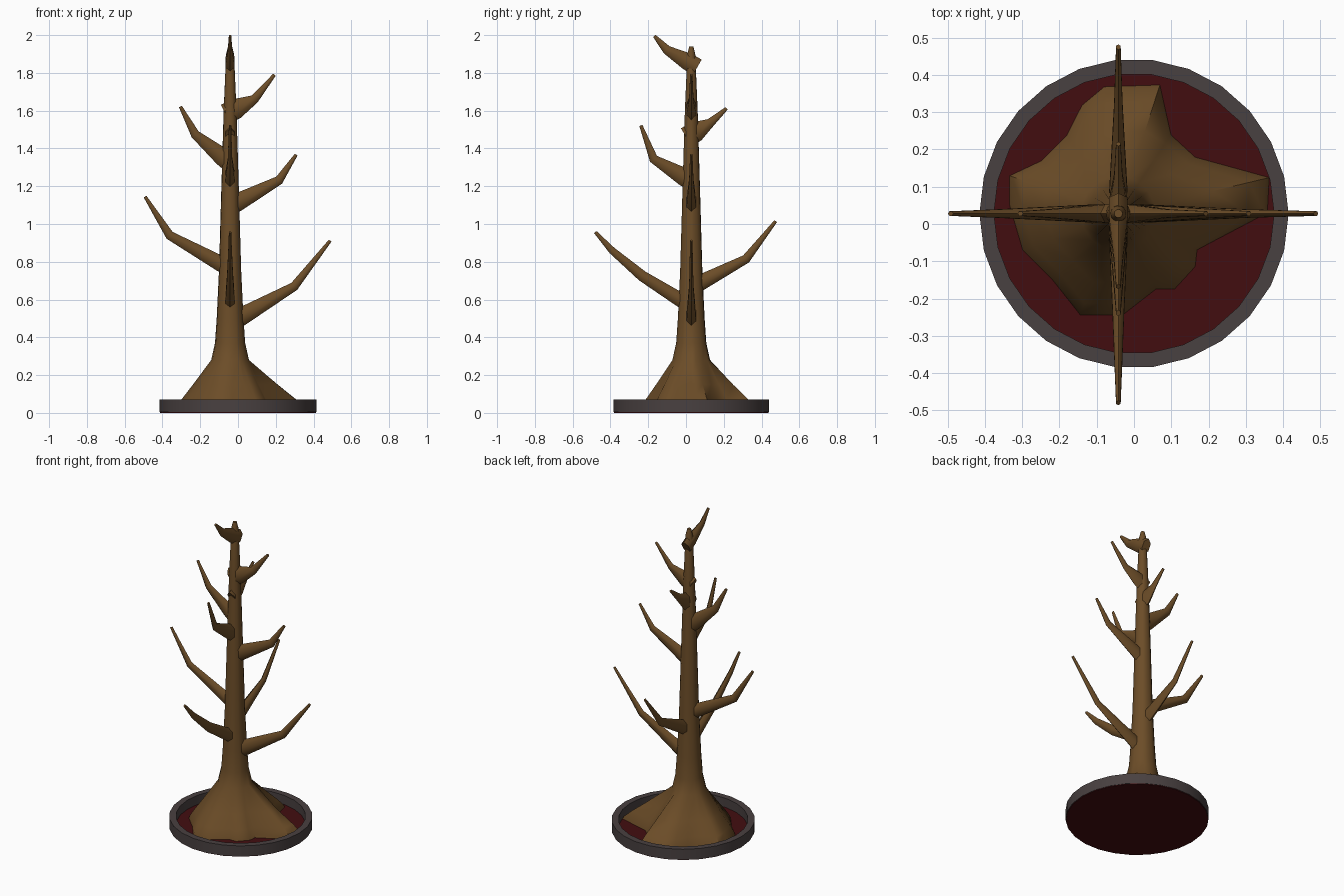
import bpy, bmesh, math
from mathutils import Vector

cube = bpy.data.objects.get("Cube")
if cube:
    bpy.data.objects.remove(cube)

CX, CY = -0.042, 0.028   # trunk axis


def material(name, rgb):
    m = bpy.data.materials.new(name)
    m.use_nodes = True
    m.diffuse_color = (*rgb, 1)
    m.node_tree.nodes["Principled BSDF"].inputs["Base Color"].default_value = (*rgb, 1)
    return m


bark = material("bark brown", (0.15, 0.074, 0.021))
stone = material("stone grey", (0.066, 0.052, 0.052))
soil = material("dark red soil", (0.055, 0.004, 0.005))


def loft(name, rings, mat, closed=False, angle=50):
    """Skin a list of equal-sized point rings; cap the ends or join them."""
    bm = bmesh.new()
    vs = [[bm.verts.new(p) for p in ring] for ring in rings]
    n = len(vs[0])
    pairs = list(zip(vs, vs[1:])) + ([(vs[-1], vs[0])] if closed else [])
    for a, b in pairs:
        for i in range(n):
            j = (i + 1) % n
            bm.faces.new((a[i], a[j], b[j], b[i]))
    if not closed:
        bm.faces.new(vs[0][::-1])
        bm.faces.new(vs[-1])
    bmesh.ops.recalc_face_normals(bm, faces=bm.faces[:])
    mesh = bpy.data.meshes.new(name)
    bm.to_mesh(mesh)
    bm.free()
    mesh.materials.append(mat)
    ob = bpy.data.objects.new(name, mesh)
    bpy.context.collection.objects.link(ob)
    bpy.ops.object.select_all(action="DESELECT")
    ob.select_set(True)
    bpy.context.view_layer.objects.active = ob
    bpy.ops.object.shade_smooth_by_angle(angle=math.radians(angle))
    return ob


def circle(r, z, n=26):
    return [(r * math.cos(math.tau * i / n), 0.028 + r * math.sin(math.tau * i / n), z)
            for i in range(n)]


# Base: thin soil disc and raised stone rim
loft("soil_disc", [circle(0.412, 0), circle(0.412, 0.012)], soil)
loft("stone_rim", [circle(0.415, 0.004), circle(0.415, 0.07),
                   circle(0.376, 0.07), circle(0.376, 0.004)], stone, closed=True)

# Trunk: uneven root footprint blending upward into a round tapering stem
footprint = [(0.36, 0.03), (0.365, 0.125), (0.165, 0.18), (0.10, 0.24), (0.07, 0.375),
             (-0.08, 0.37), (-0.14, 0.32), (-0.18, 0.24), (-0.25, 0.17), (-0.335, 0.13),
             (-0.335, 0.05), (-0.30, -0.07), (-0.22, -0.15), (-0.145, -0.245),
             (-0.03, -0.245), (0.06, -0.175), (0.11, -0.175), (0.165, -0.115), (0.17, -0.07)]
# height, stem radius, share of footprint
levels = [(0.008, 0.1, 1), (0.03, 0.1, 0.96), (0.07, 0.1, 0.82), (0.15, 0.1, 0.5),
          (0.28, 0.1, 0), (0.37, 0.08, 0), (0.5, 0.071, 0), (0.75, 0.059, 0),
          (1.2, 0.046, 0), (1.6, 0.034, 0), (1.9, 0.021, 0), (1.94, 0.011, 0)]
rings = []
for z, r, share in levels:
    ring = []
    for x, y in footprint:
        d = Vector((x - CX, y - CY))
        d = d.normalized() * (r * (1 - share) + d.length * share)
        ring.append((CX + d.x, CY + d.y, z))
    rings.append(ring)
loft("trunk", rings, bark)


def branch(name, side, path, root=0.048):
    """Tapering bent branch in a vertical plane; path is (distance out, height)."""
    out, up = Vector(side), Vector((0, 0, 1))
    across = out.cross(up)
    # start inside the trunk
    first, second = Vector(path[0]), Vector(path[1])
    pts = [first + (first - second).normalized() * 0.06] + [Vector(p) for p in path]
    last = len(pts) - 1
    rings = []
    for i, p in enumerate(pts):
        a, b = pts[max(i - 1, 0)], pts[min(i + 1, last)]
        t = (b - a).normalized()
        normal = out * -t.y + up * t.x
        f = max(i - 1, 0) / (last - 1)
        h = root + (0.024 - root) * 2 * f if f < 0.5 else 0.024 - 0.031 * (f - 0.5)
        w = 0.026 - 0.028 * f if f < 0.5 else 0.012 - 0.011 * (f - 0.5)
        c = Vector((CX, CY, 0)) + out * p.x + up * p.y
        rings.append([c + normal * h * math.sin(math.tau * k / 6 + math.pi / 6)
                      + across * w * math.cos(math.tau * k / 6 + math.pi / 6) * 1.1
                      for k in range(6)])
    loft(name, rings, bark, angle=60)


LEFT, RIGHT, FRONT, BACK = (1, 0, 0), (-1, 0, 0), (0, -1, 0), (0, 1, 0)
branch("left_branch_low", LEFT, [(0.06, 0.51), (0.34, 0.67), (0.53, 0.912)])
branch("left_branch_mid", LEFT, [(0.04, 1.115), (0.26, 1.232), (0.35, 1.367)])
branch("left_branch_high", LEFT, [(0.03, 1.61), (0.13, 1.662), (0.235, 1.79)], 0.055)
branch("right_branch_low", RIGHT, [(0.05, 0.79), (0.32, 0.94), (0.45, 1.145)], 0.042)
branch("right_branch_high", RIGHT, [(0.04, 1.355), (0.185, 1.475), (0.263, 1.622)])
branch("back_branch_low", BACK, [(0.05, 0.69), (0.29, 0.815), (0.447, 1.015)], 0.042)
branch("back_branch_high", BACK, [(0.025, 1.49), (0.1, 1.535), (0.187, 1.612)], 0.055)
branch("front_branch_low", FRONT, [(0.06, 0.6), (0.26, 0.725), (0.42, 0.86), (0.508, 0.957)], 0.038)
branch("front_branch_mid", FRONT, [(0.04, 1.25), (0.2, 1.345), (0.267, 1.522)])
branch("front_branch_top", FRONT, [(0.02, 1.86), (0.13, 1.922), (0.196, 1.996)], 0.046)
